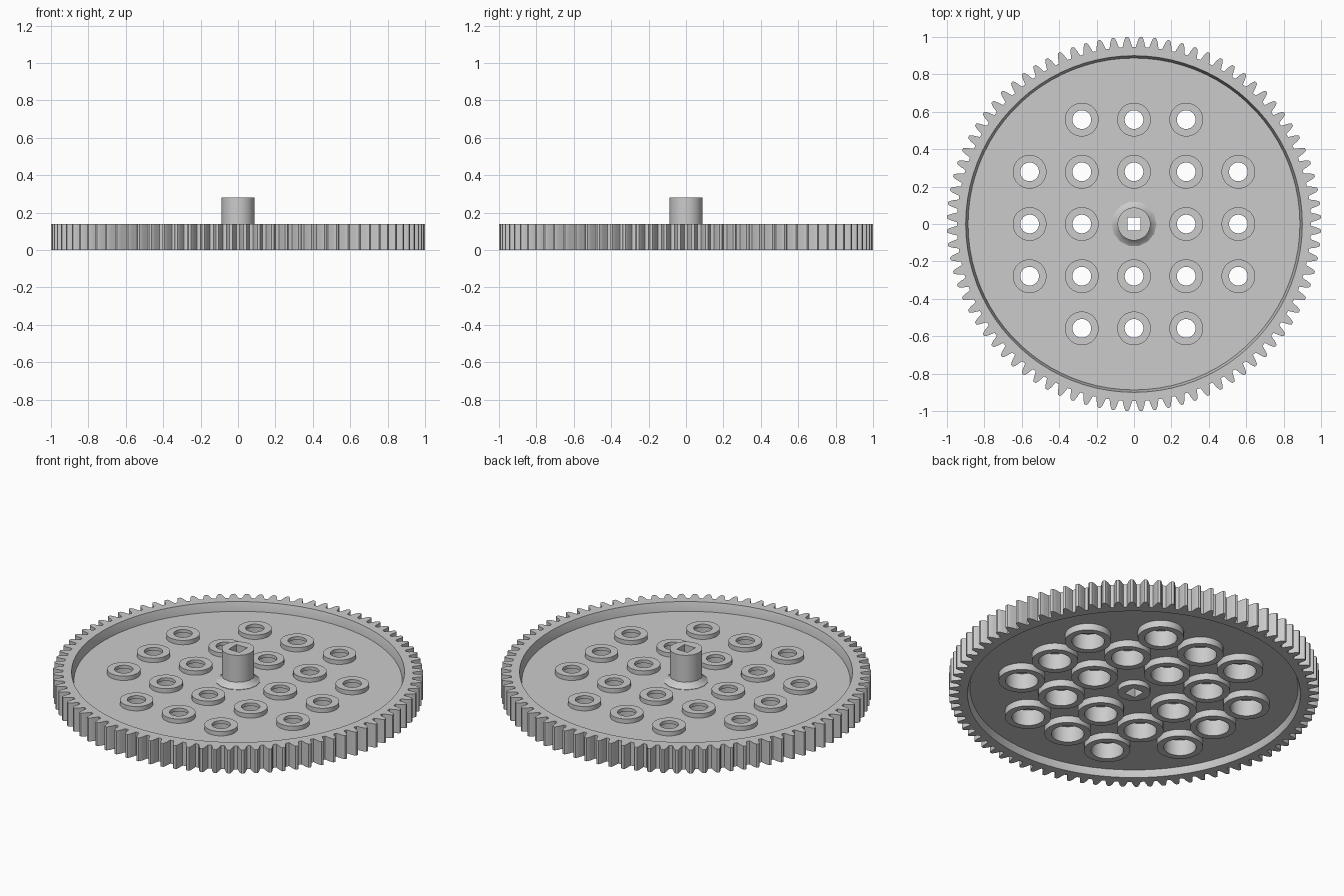
import bpy, bmesh, math

if "Cube" in bpy.data.objects:
    bpy.data.objects.remove(bpy.data.objects["Cube"])

grey = bpy.data.materials.new("grey_plastic")
grey.diffuse_color = (0.6, 0.6, 0.6, 1)
grey.use_nodes = True
grey.node_tree.nodes["Principled BSDF"].inputs["Base Color"].default_value = grey.diffuse_color

PITCH = 0.279
TEETH = 84


def circle(r, n=40, cx=0, cy=0):
    return [(cx + r * math.cos(2 * math.pi * i / n), cy + r * math.sin(2 * math.pi * i / n)) for i in range(n)]


def finish(ob, angle=30):
    ob.data.materials.clear()
    ob.data.materials.append(grey)
    bpy.ops.object.select_all(action='DESELECT')
    ob.select_set(True)
    bpy.context.view_layer.objects.active = ob
    bpy.ops.object.shade_smooth_by_angle(angle=math.radians(angle))
    return ob


def extrude(name, loops, z0, z1):
    """Filled outline with holes, extruded from z0 to z1."""
    cu = bpy.data.curves.new(name, 'CURVE')
    cu.dimensions = '2D'
    cu.fill_mode = 'BOTH'
    cu.extrude = (z1 - z0) / 2
    for pts in loops:
        sp = cu.splines.new('POLY')
        sp.points.add(len(pts) - 1)
        for p, (x, y) in zip(sp.points, pts):
            p.co = (x, y, 0, 1)
        sp.use_cyclic_u = True
    tmp = bpy.data.objects.new(name + "_curve", cu)
    bpy.context.collection.objects.link(tmp)
    bpy.context.view_layer.update()
    me = bpy.data.meshes.new_from_object(tmp.evaluated_get(bpy.context.evaluated_depsgraph_get()))
    bpy.data.objects.remove(tmp)
    bm = bmesh.new()
    bm.from_mesh(me)
    bmesh.ops.remove_doubles(bm, verts=bm.verts, dist=1e-5)
    bmesh.ops.translate(bm, verts=bm.verts, vec=(0, 0, (z0 + z1) / 2))
    bmesh.ops.recalc_face_normals(bm, faces=bm.faces)
    bm.to_mesh(me)
    bm.free()
    ob = bpy.data.objects.new(name, me)
    bpy.context.collection.objects.link(ob)
    return finish(ob)


def lathe(name, profile, n=40, at=(0, 0)):
    """Closed (radius, z) profile turned about the z axis."""
    bm = bmesh.new()
    rings = [[bm.verts.new((x, y, z)) for x, y in circle(r, n)] for r, z in profile]
    for a, b in zip(rings, rings[1:] + rings[:1]):
        for i in range(n):
            j = (i + 1) % n
            bm.faces.new((a[i], a[j], b[j], b[i]))
    bmesh.ops.recalc_face_normals(bm, faces=bm.faces)
    me = bpy.data.meshes.new(name)
    bm.to_mesh(me)
    bm.free()
    ob = bpy.data.objects.new(name, me)
    ob.location = (at[0], at[1], 0)
    bpy.context.collection.objects.link(ob)
    return finish(ob)


# Toothed rim
tooth = [(-.37, .946), (-.31, .958), (-.24, .977), (-.16, .992), (-.09, 1),
         (.09, 1), (.16, .992), (.24, .977), (.31, .958), (.37, .946)]
outline = []
for t in range(TEETH):
    for f, r in tooth:
        a = 2 * math.pi * (t + .5 + f) / TEETH
        outline.append((r * math.cos(a), r * math.sin(a)))
extrude("toothed_rim", [outline, circle(.9, 84)], 0, .14)

# Sloped inner wall of the rim
lathe("rim_inner_wall", [(.9, .139), (.887, .09), (.887, .04), (.9, .001), (.91, .01), (.91, .13)], 84)

# Web plate, pierced at every boss
spots = [(i * PITCH, j * PITCH) for i in range(-2, 3) for j in range(-2, 3)
         if (i, j) != (0, 0) and abs(i) + abs(j) < 4]
extrude("web_plate", [circle(.9, 84), circle(.08)] + [circle(.09, 40, x, y) for x, y in spots], .04, .088)

# Hollow bosses: narrow lip above, wide ring below
for x, y in spots:
    lathe("boss", [(.05, .095), (.05, .114), (.09, .114), (.09, .08), (.125, .08),
                   (.125, 0), (.088, 0), (.088, .095)], at=(x, y))

# Hub with square shaft hole and flared foot
s = .036
extrude("hub", [circle(.088, 36), [(-s, -s), (s, -s), (s, s), (-s, s)]], .01, .28)
lathe("hub_foot", [(.08, .08), (.12, .08), (.12, .09), (.1, .103), (.086, .125)], 14)
